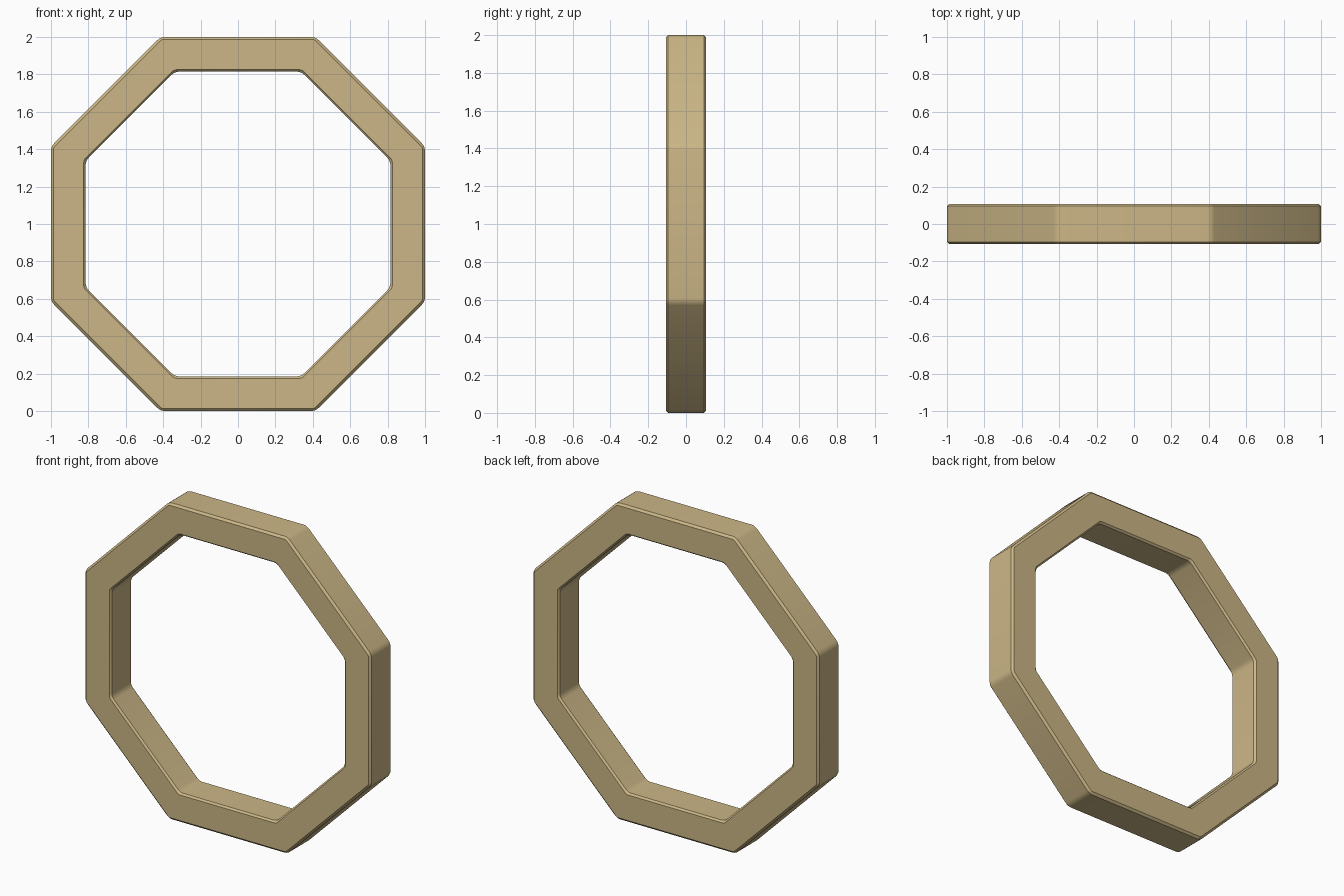
import bpy, bmesh
from math import pi, sin, cos

if "Cube" in bpy.data.objects:
    bpy.data.objects.remove(bpy.data.objects["Cube"])

OUTER, INNER, HALF_DEPTH, SIDES = 1.0, 0.815, 0.107, 8

# Octagonal frame: four loops (outer/inner, front/back) bridged into a ring
bm = bmesh.new()
loops = []
for apothem, y in ((OUTER, -HALF_DEPTH), (OUTER, HALF_DEPTH),
                   (INNER, HALF_DEPTH), (INNER, -HALF_DEPTH)):
    r = apothem / cos(pi / SIDES)
    angles = [(i + 0.5) * 2 * pi / SIDES for i in range(SIDES)]
    loops.append([bm.verts.new((r * cos(a), y, 1.0 + r * sin(a))) for a in angles])
for k in range(4):
    a, b = loops[k], loops[(k + 1) % 4]
    for i in range(SIDES):
        j = (i + 1) % SIDES
        bm.faces.new((a[i], a[j], b[j], b[i]))
bmesh.ops.recalc_face_normals(bm, faces=bm.faces)

# Softly rounded corners, on edges running front to back
corners = [e for e in bm.edges
           if abs(e.verts[0].co.y - e.verts[1].co.y) > HALF_DEPTH]
bmesh.ops.bevel(bm, geom=corners, offset=0.022, offset_type='OFFSET',
                segments=3, profile=0.5, affect='EDGES')

mesh = bpy.data.meshes.new("octagonal_ring")
bm.to_mesh(mesh)
bm.free()
ring = bpy.data.objects.new("octagonal_ring", mesh)
bpy.context.collection.objects.link(ring)

# Narrow chamfer along the front and back rims
bevel = ring.modifiers.new("rim_bevel", 'BEVEL')
bevel.width = 0.012
bevel.segments = 1
bevel.limit_method = 'ANGLE'
bevel.angle_limit = pi / 3

# Tan material
mat = bpy.data.materials.new("tan")
mat.diffuse_color = (0.60, 0.47, 0.24, 1)
mat.use_nodes = True
mat.node_tree.nodes["Principled BSDF"].inputs["Base Color"].default_value = mat.diffuse_color
mesh.materials.append(mat)

# Smooth corners, crisp rims
bpy.context.view_layer.objects.active = ring
ring.select_set(True)
bpy.ops.object.shade_smooth_by_angle(angle=pi / 6)
